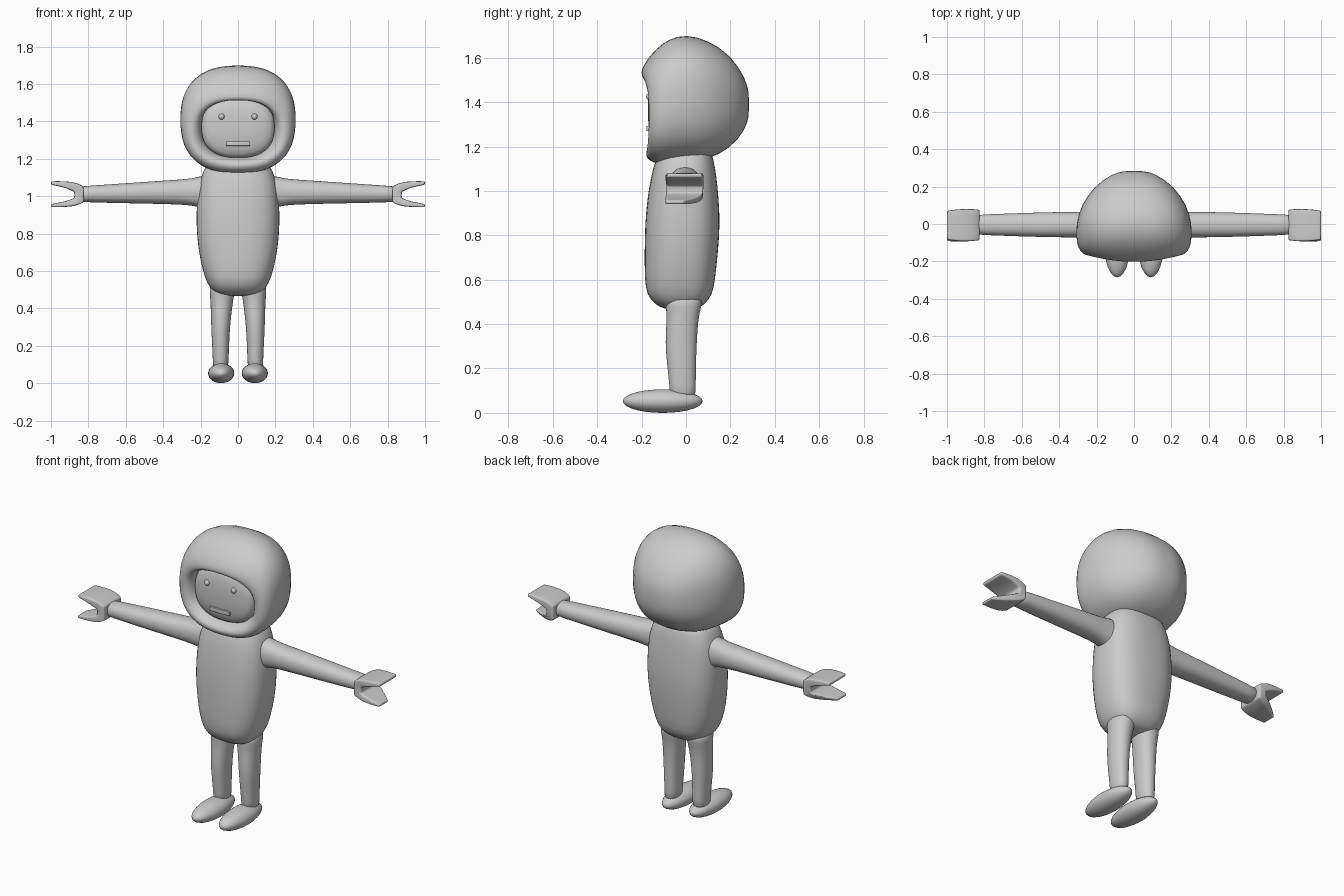
import bpy, bmesh, math

if "Cube" in bpy.data.objects:
    bpy.data.objects.remove(bpy.data.objects["Cube"])

grey = bpy.data.materials.new("plain grey")
grey.diffuse_color = (0.6, 0.6, 0.6, 1)
grey.use_nodes = True
grey.node_tree.nodes["Principled BSDF"].inputs["Base Color"].default_value = grey.diffuse_color


def finish(name, bm, subsurf=0, bevel=0, mirror=False):
    bmesh.ops.recalc_face_normals(bm, faces=bm.faces)
    me = bpy.data.meshes.new(name)
    bm.to_mesh(me)
    bm.free()
    ob = bpy.data.objects.new(name, me)
    bpy.context.collection.objects.link(ob)
    me.materials.append(grey)
    for p in me.polygons:
        p.use_smooth = True
    if bevel:
        m = ob.modifiers.new("bevel", 'BEVEL')
        m.width, m.segments = bevel, 3
    if mirror:
        ob.modifiers.new("mirror", 'MIRROR').use_mirror_merge = False
    if subsurf:
        m = ob.modifiers.new("subsurf", 'SUBSURF')
        m.levels = m.render_levels = subsurf
    return ob


def loft(name, axis, rings, power=2.0, n=24, sway=None, **kw):
    """Rings are (t, a0, a1, b0, b1): place along the axis, then the bounds on the other two axes."""
    bm = bmesh.new()
    loops = []
    for i, (t, a0, a1, b0, b1) in enumerate(rings):
        loop = []
        for k in range(n):
            c, s = math.cos(math.tau * k / n), math.sin(math.tau * k / n)
            a = (a0 + a1) / 2 + (a1 - a0) / 2 * math.copysign(abs(c) ** (2 / power), c)
            b = (b0 + b1) / 2 + (b1 - b0) / 2 * math.copysign(abs(s) ** (2 / power), s)
            u = t + (sway(i, c, s) if sway else 0)
            co = {'x': (u, a, b), 'y': (a, u, b), 'z': (a, b, u)}[axis]
            loop.append(bm.verts.new(co))
        loops.append(loop)
    for p, q in zip(loops, loops[1:]):
        for k in range(n):
            bm.faces.new((p[k], p[k - 1], q[k - 1], q[k]))
    bm.faces.new(loops[0])
    bm.faces.new(loops[-1])
    return finish(name, bm, 1, **kw)


def ellipsoid(name, centre, radii, **kw):
    bm = bmesh.new()
    bmesh.ops.create_uvsphere(bm, u_segments=24, v_segments=14, radius=1)
    bmesh.ops.scale(bm, vec=radii, verts=bm.verts)
    bmesh.ops.translate(bm, vec=centre, verts=bm.verts)
    return finish(name, bm, **kw)


# torso
loft("body", 'z', [
    (0.465, -.09, .09, -.10, .05), (0.49, -.135, .135, -.14, .085),
    (0.53, -.165, .165, -.178, .12), (0.60, -.19, .19, -.187, .132),
    (0.72, -.215, .215, -.188, .145), (0.85, -.225, .225, -.186, .155),
    (0.97, -.222, .222, -.175, .148), (1.07, -.21, .21, -.158, .138),
    (1.14, -.185, .185, -.138, .125), (1.20, -.15, .15, -.11, .11)], power=2.6)

# arms
loft("arm", 'x', [
    (0.15, -.085, .075, .92, 1.12), (0.21, -.075, .065, .94, 1.105),
    (0.26, -.073, .065, .952, 1.093), (0.40, -.073, .066, .957, 1.084),
    (0.60, -.068, .06, .961, 1.07), (0.80, -.06, .052, .966, 1.056),
    (0.86, -.058, .05, .968, 1.053)], power=2.3, n=16, mirror=True)

# mitten hands: a strip of box sections running from finger tip round the palm to thumb tip
bm = bmesh.new()
prev = first = None
for ox, oz, ix, iz, y0, y1 in [
        (1.0, 1.08, 1.0, 1.06, -.085, .072), (.88, 1.08, .925, 1.047, -.095, .082),
        (.825, 1.052, .875, 1.022, -.088, .078), (.825, .966, .875, .99, -.088, .078),
        (.88, .942, .92, .972, -.095, .06), (1.0, .94, 1.0, .958, -.092, -.01)]:
    ring = [bm.verts.new(c) for c in ((ox, y0, oz), (ox, y1, oz), (ix, y1, iz), (ix, y0, iz))]
    if prev:
        for k in range(4):
            bm.faces.new((prev[k], prev[k - 1], ring[k - 1], ring[k]))
    else:
        first = ring
    prev = ring
bm.faces.new(first)
bm.faces.new(prev)
finish("hand", bm, bevel=0.009, subsurf=1, mirror=True)

# legs and feet
loft("leg", 'z', [
    (0.06, .052, .135, -.074, .045), (0.12, .05, .135, -.075, .045),
    (0.22, .046, .14, -.087, .046), (0.32, .041, .145, -.096, .05),
    (0.42, .028, .147, -.087, .056), (0.48, .018, .152, -.092, .07),
    (0.54, .01, .155, -.10, .085)], power=2.2, n=16, mirror=True)
ellipsoid("foot", (.09, -.105, .053), (.07, .18, .053), mirror=True)

# hood: rings from the back pole forward, then rolled in over the rim
rim_depth = {7: .015, 8: .03, 9: .045, 10: .03, 11: .01}
loft("hood", 'y', [
    (.285, -.05, .05, 1.34, 1.44), (.268, -.12, .12, 1.275, 1.51),
    (.20, -.215, .215, 1.19, 1.615), (.10, -.285, .285, 1.14, 1.68),
    (.0, -.311, .311, 1.128, 1.708), (-.08, -.31, .31, 1.12, 1.685),
    (-.13, -.30, .30, 1.12, 1.645), (-.175, -.275, .275, 1.135, 1.595),
    (-.20, -.248, .248, 1.158, 1.55), (-.205, -.225, .225, 1.178, 1.515),
    (-.17, -.205, .205, 1.198, 1.51), (-.11, -.195, .195, 1.21, 1.525),
    (-.06, -.19, .19, 1.215, 1.52)], power=2.45, n=32,
    sway=lambda i, c, s: rim_depth.get(i, 0) * (c * c + (.6 * s * s if s < 0 else 0)))

# face, eyes and mouth
loft("face", 'y', [
    (-.06, -.205, .205, 1.195, 1.54), (-.13, -.20, .20, 1.20, 1.535),
    (-.152, -.178, .178, 1.22, 1.515), (-.167, -.12, .12, 1.27, 1.465),
    (-.172, -.04, .04, 1.335, 1.40)], power=2.4)
ellipsoid("eye", (.088, -.164, 1.425), (.016, .016, .016), mirror=True)
bm = bmesh.new()
bmesh.ops.create_cube(bm, size=1)
bmesh.ops.scale(bm, vec=(.13, .04, .024), verts=bm.verts)
bmesh.ops.translate(bm, vec=(0, -.158, 1.281), verts=bm.verts)
mouth = finish("mouth", bm, bevel=.003)
